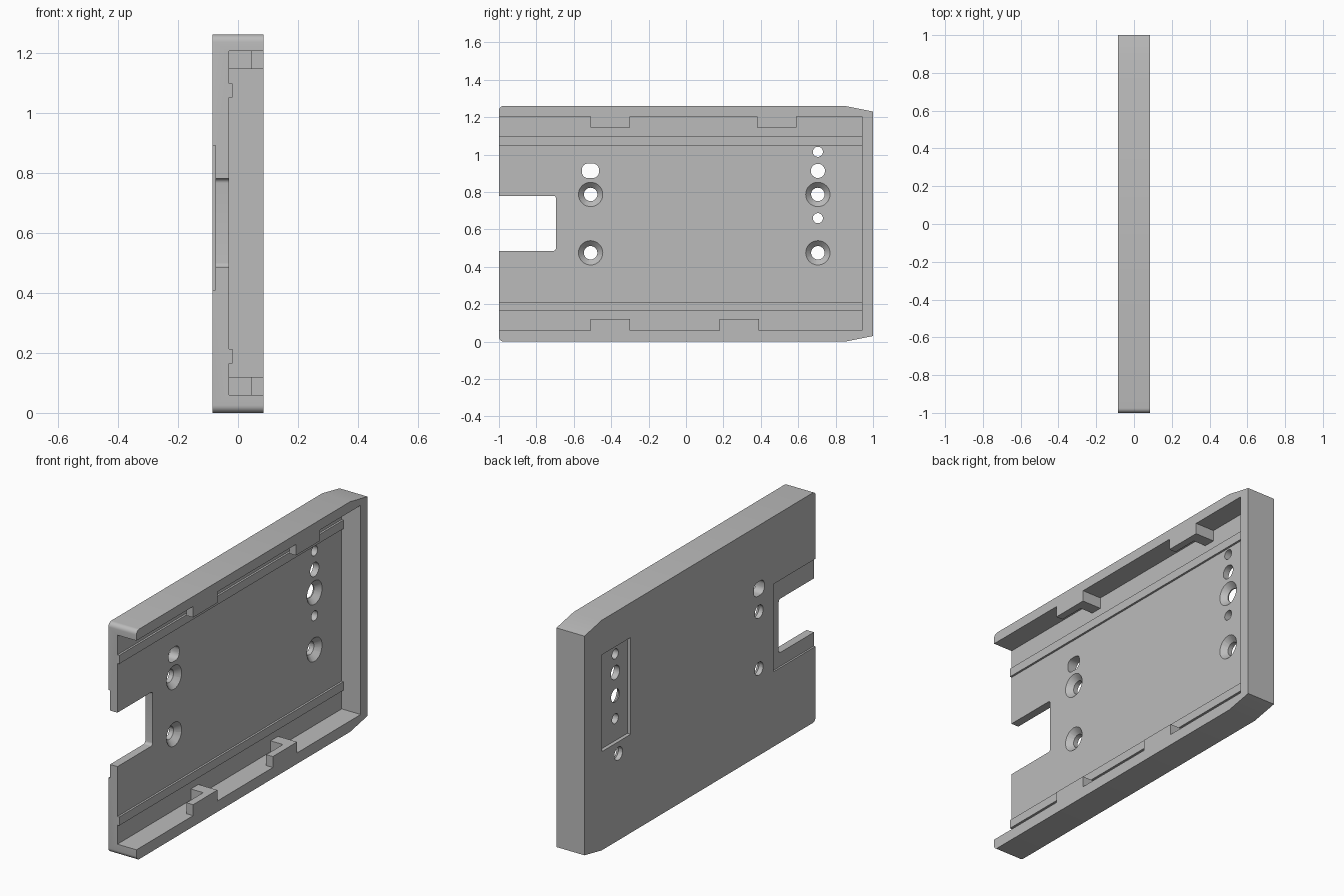
import bpy, bmesh
from math import cos, sin, pi

cube = bpy.data.objects.get("Cube")
if cube:
    bpy.data.objects.remove(cube, do_unlink=True)

GREY = (0.5, 0.5, 0.5, 1)
mat = bpy.data.materials.new("plain grey")
mat.use_nodes = True
mat.diffuse_color = GREY
mat.node_tree.nodes["Principled BSDF"].inputs["Base Color"].default_value = GREY

# Depth levels along x
BACK, FLOOR, RIM = -0.085, -0.03, 0.085
OUT = 0.1  # overshoot for cutters


def prism(name, x0, x1, low, high=None):
    """Solid between a (y, z) outline at x0 and one at x1."""
    high = high or low
    bm = bmesh.new()
    a = [bm.verts.new((x0, y, z)) for y, z in low]
    b = [bm.verts.new((x1, y, z)) for y, z in high]
    bm.faces.new(a[::-1])
    bm.faces.new(b)
    for i in range(len(a)):
        j = (i + 1) % len(a)
        bm.faces.new((a[i], a[j], b[j], b[i]))
    bmesh.ops.recalc_face_normals(bm, faces=bm.faces)
    mesh = bpy.data.meshes.new(name)
    bm.to_mesh(mesh)
    bm.free()
    mesh.materials.append(mat)
    ob = bpy.data.objects.new(name, mesh)
    bpy.context.collection.objects.link(ob)
    return ob


def rect(y0, y1, z0, z1):
    return [(y0, z0), (y1, z0), (y1, z1), (y0, z1)]


def arc(y, z, r, start, sweep, n):
    return [(y + r * cos(start + sweep * i / n), z + r * sin(start + sweep * i / n))
            for i in range(n + 1)]


def circle(y, z, r):
    return arc(y, z, r, 0, 2 * pi, 32)[:-1]


def rounded(y0, y1, z0, z1, r):
    corners = [(y1 - r, z1 - r), (y0 + r, z1 - r), (y0 + r, z0 + r), (y1 - r, z0 + r)]
    return [p for k, (y, z) in enumerate(corners) for p in arc(y, z, r, k * pi / 2, pi / 2, 6)]


def cut(ob, cutter):
    mod = ob.modifiers.new("cut", 'BOOLEAN')
    mod.operation = 'DIFFERENCE'
    mod.solver = 'EXACT'
    mod.object = cutter
    bpy.context.view_layer.objects.active = ob
    bpy.ops.object.modifier_apply(modifier=mod.name)
    bpy.data.objects.remove(cutter, do_unlink=True)


# Tray body: two rounded corners at the front, two tapered corners at the back
R = 0.025
outline = ([(0.85, 0), (1, 0.03), (1, 1.23), (0.85, 1.26)]
           + arc(-1 + R, 1.26 - R, R, pi / 2, pi / 2, 6)
           + arc(-1 + R, R, R, pi, pi / 2, 6))
body = prism("tray_body", BACK, RIM, outline)

# Cavity open at the front end, cable notch, shallow recesses in the back
cut(body, prism("cavity_cutter", FLOOR, RIM + OUT, rect(-1.1, 0.94, 0.06, 1.205)))
cut(body, prism("notch_cutter", BACK - OUT, OUT, rounded(-1.2, -0.695, 0.485, 0.78, 0.015)))
cut(body, prism("notch_recess_cutter", BACK - OUT, BACK + 0.01, rect(-1.1, -0.635, 0.41, 0.89)))
cut(body, prism("hole_recess_cutter", BACK - OUT, BACK + 0.02, rect(0.60, 0.85, 0.54, 1.07)))

# Plain holes and the rounded slot
for y, z, r in [(0.705, 1.015, 0.027), (0.705, 0.913, 0.038), (0.705, 0.66, 0.027)]:
    cut(body, prism("hole_cutter", BACK - OUT, 0, circle(y, z, r)))
cut(body, prism("slot_cutter", BACK - OUT, 0, rounded(-0.557, -0.465, 0.875, 0.952, 0.032)))

# Countersunk screw holes
for y in (-0.51, 0.705):
    for z in (0.475, 0.787):
        cut(body, prism("bore_cutter", BACK - OUT, 0, circle(y, z, 0.036)))
        cut(body, prism("countersink_cutter", FLOOR - 0.03, FLOOR + 0.01,
                        circle(y, z, 0.035), circle(y, z, 0.075)))

# Long rails on the floor
for name, z in (("lower_rail", 0.165), ("upper_rail", 1.05)):
    prism(name, FLOOR, FLOOR + 0.011, rect(-1, 0.94, z, z + 0.047))

# Hooked clips: a lip along the rim with a post down to the floor at its back end
clips = [("lower_front", -0.51, 0.06, 0.12), ("lower_back", 0.18, 0.06, 0.12),
         ("upper_front", -0.51, 1.145, 1.205), ("upper_back", 0.38, 1.145, 1.205)]
for name, y, z0, z1 in clips:
    prism(name + "_clip_lip", 0.045, RIM, rect(y, y + 0.21, z0, z1))
    prism(name + "_clip_post", FLOOR, 0.045, rect(y + 0.145, y + 0.21, z0, z1))

# Smooth the rounded edges only
bpy.ops.object.select_all(action='DESELECT')
body.select_set(True)
bpy.context.view_layer.objects.active = body
bpy.ops.object.shade_smooth_by_angle(angle=pi / 6)
